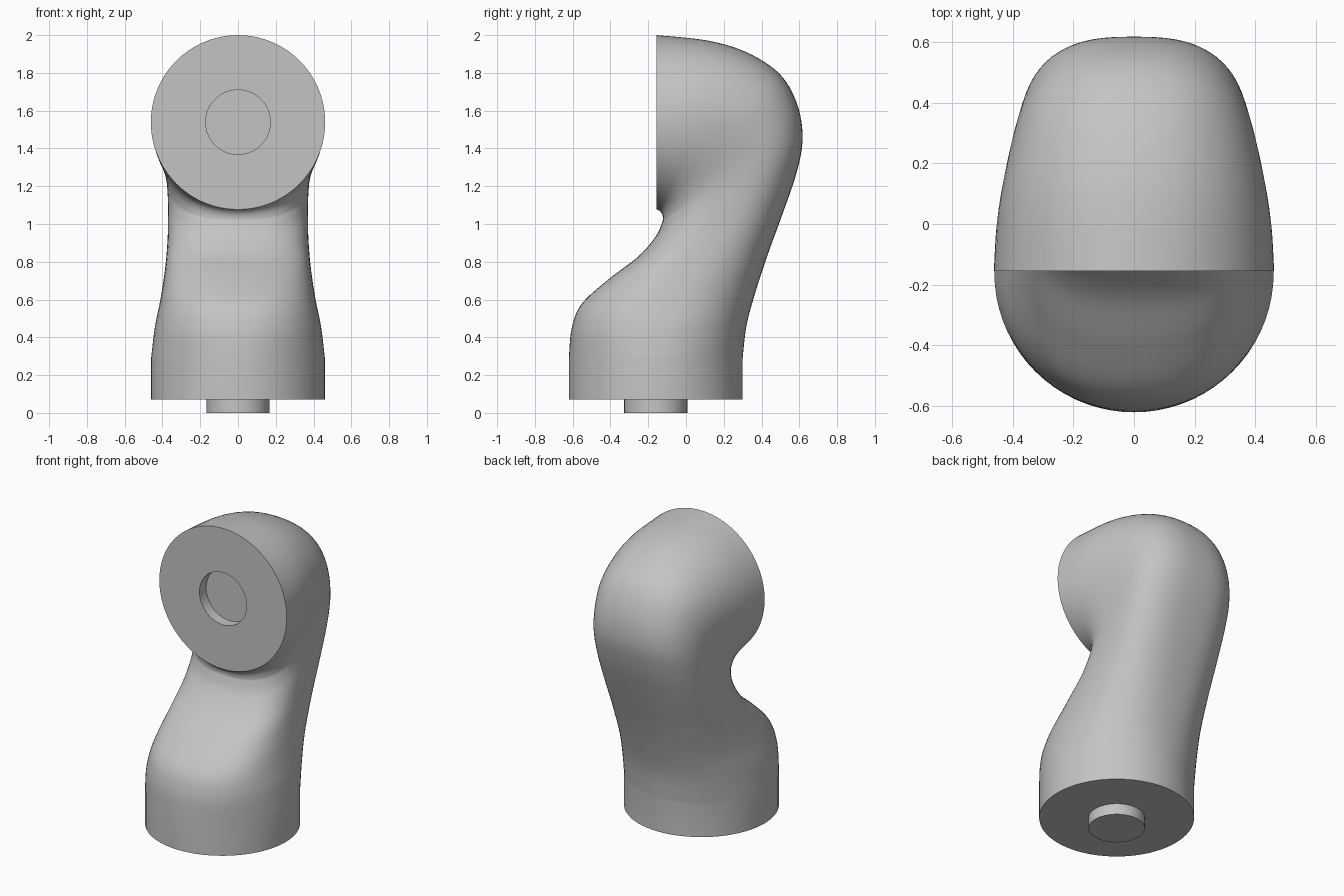
import bpy, bmesh, math
from mathutils import Vector

if "Cube" in bpy.data.objects:
    bpy.data.objects.remove(bpy.data.objects["Cube"])

SEG = 72      # points around each section
STEPS = 7     # interpolated sections between key sections

grey = bpy.data.materials.new("light_grey")
grey.diffuse_color = (0.55, 0.55, 0.55, 1)
grey.use_nodes = True
grey.node_tree.nodes["Principled BSDF"].inputs["Base Color"].default_value = grey.diffuse_color


def section(front_y, front_z, back_y, back_z, w, n):
    """Superellipse between a front and a back point, half width w along x."""
    f, b = Vector((0, front_y, front_z)), Vector((0, back_y, back_z))
    c, a = (f + b) / 2, (b - f) / 2
    pts = []
    for i in range(SEG):
        t = 2 * math.pi * i / SEG
        ct, st = math.cos(t), math.sin(t)
        u = math.copysign(abs(ct) ** (2 / n), ct)
        v = math.copysign(abs(st) ** (2 / n), st)
        pts.append(c + a * u + Vector((w * v, 0, 0)))
    return pts


def flat_ring(y, z, r):
    return section(y - r, z, y + r, z, r, 2)


def upright_ring(y, z, r):
    return section(y, z - r, y, z + r, r, 2)


def loft(name, rings):
    bm = bmesh.new()
    rows = [[bm.verts.new(p) for p in ring] for ring in rings]
    for r0, r1 in zip(rows, rows[1:]):
        for i in range(SEG):
            j = (i + 1) % SEG
            bm.faces.new((r0[i], r0[j], r1[j], r1[i]))
    bm.faces.new(rows[0][::-1])
    bm.faces.new(rows[-1])
    bmesh.ops.recalc_face_normals(bm, faces=bm.faces[:])
    me = bpy.data.meshes.new(name)
    bm.to_mesh(me)
    bm.free()
    me.materials.append(grey)
    me.shade_smooth()
    me.set_sharp_from_angle(angle=math.radians(35))
    ob = bpy.data.objects.new(name, me)
    bpy.context.collection.objects.link(ob)
    return ob


def catmull(p0, p1, p2, p3, t):
    return [0.5 * (2 * b + (c - a) * t + (2 * a - 5 * b + 4 * c - d) * t * t
                   + (3 * b - a - 3 * c + d) * t ** 3)
            for a, b, c, d in zip(p0, p1, p2, p3)]


# key sections: front y, front z, back y, back z, half width, squareness
keys = [
    (-.62, .29, .30, .29, .46, 2.0),
    (-.605, .45, .32, .46, .440, 2.2),
    (-.55, .58, .365, .63, .410, 2.4),
    (-.40, .715, .43, .83, .385, 2.6),
    (-.25, .83, .51, 1.05, .372, 2.7),
    (-.16, .935, .585, 1.27, .371, 2.7),
    (-.126, 1.01, .617, 1.45, .376, 2.7),
    (-.122, 1.032, .59, 1.63, .388, 2.6),
    (-.126, 1.05, .50, 1.79, .410, 2.4),
    (-.134, 1.063, .33, 1.905, .435, 2.2),
    (-.144, 1.072, .12, 1.97, .453, 2.1),
    (-.155, 1.077, -.155, 2.0, .4615, 2.0),
]

# bent arm body: straight collar, curved loft, round face with a recess
rings = [flat_ring(-.16, .072, .46)]
last = len(keys) - 1
for k in range(last):
    a, d = keys[max(k - 1, 0)], keys[min(k + 2, last)]
    for s in range(STEPS):
        rings.append(section(*catmull(a, keys[k], keys[k + 1], d, s / STEPS)))
rings.append(section(*keys[-1]))
rings.append(upright_ring(-.155, 1.539, .171))
rings.append(upright_ring(-.085, 1.539, .171))
loft("arm_body", rings)

# mounting peg below the collar
loft("base_peg", [flat_ring(-.16, 0, .167), flat_ring(-.16, .08, .167)])
